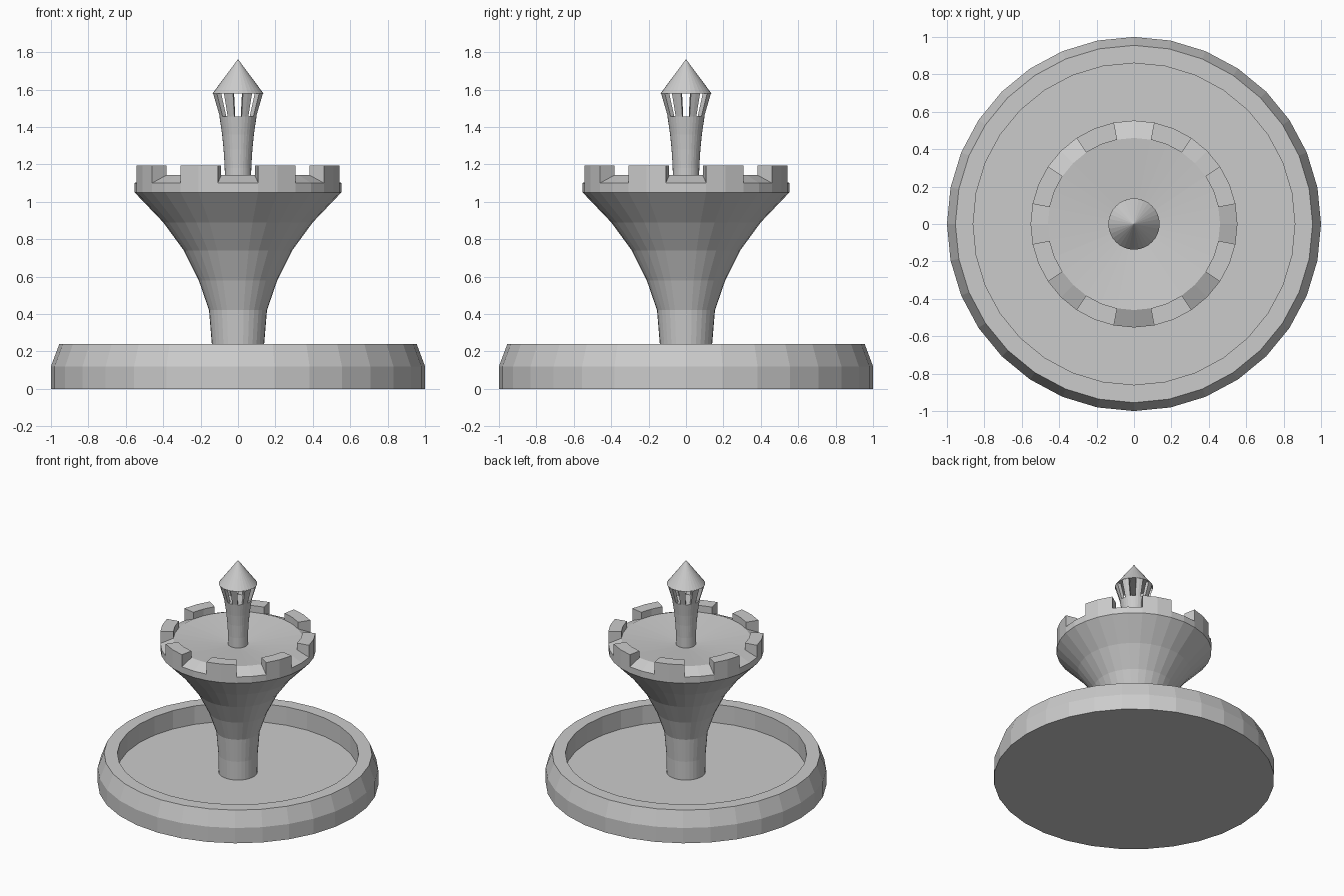
import bpy, bmesh
from math import sin, cos, pi

if "Cube" in bpy.data.objects:
    bpy.data.objects.remove(bpy.data.objects["Cube"])

SEG = 32  # sides of every round part


def ring_point(r, z, i):
    a = 2 * pi * i / SEG
    return (r * cos(a), r * sin(a), z)


def finish(bm, name):
    bmesh.ops.recalc_face_normals(bm, faces=bm.faces)
    me = bpy.data.meshes.new(name)
    bm.to_mesh(me)
    bm.free()
    ob = bpy.data.objects.new(name, me)
    bpy.context.collection.objects.link(ob)
    return ob


def lathe(name, profile):
    """Turn an (r, z) profile whose ends lie on the axis."""
    bm = bmesh.new()
    rings = []
    for r, z in profile:
        if r == 0:
            rings.append([bm.verts.new((0, 0, z))] * SEG)
        else:
            rings.append([bm.verts.new(ring_point(r, z, i)) for i in range(SEG)])
    for a, b in zip(rings, rings[1:]):
        for i in range(SEG):
            j = (i + 1) % SEG
            bm.faces.new(list(dict.fromkeys((a[i], a[j], b[j], b[i]))))
    return finish(bm, name)


def arc_blocks(name, section, count=8, steps=2):
    """Repeat a swept closed (r, z) section around the axis, between gaps."""
    bm = bmesh.new()
    n = len(section)
    pitch = SEG // count
    for k in range(count):
        start = k * pitch + 1
        cuts = [[bm.verts.new(ring_point(r, z, start + s)) for r, z in section]
                for s in range(steps + 1)]
        for a, b in zip(cuts, cuts[1:]):
            for i in range(n):
                j = (i + 1) % n
                bm.faces.new((a[i], a[j], b[j], b[i]))
        bm.faces.new(cuts[0])
        bm.faces.new(cuts[-1])
    return finish(bm, name)


# Wide basin with raised rim and sunken floor
lathe("basin", [(0, 0), (1, 0), (1, 0.12), (0.955, 0.24), (0.86, 0.24),
                (0.86, 0.095), (0, 0.095)])

# Flared pedestal ending in a shallow upper dish
lathe("pedestal_bowl", [(0, 0.09), (0.138, 0.09), (0.14, 0.24), (0.155, 0.42),
                        (0.21, 0.58), (0.29, 0.74), (0.40, 0.89), (0.553, 1.05),
                        (0.553, 1.10), (0.46, 1.142), (0, 1.095)])

# Battlements on the dish rim
arc_blocks("battlements", [(0.553, 1.10), (0.553, 1.195), (0.46, 1.195), (0.46, 1.142)])

# Slim turret stem
lathe("turret_stem", [(0, 1.09), (0.07, 1.09), (0.071, 1.18), (0.077, 1.28),
                      (0.085, 1.36), (0.099, 1.455), (0, 1.455)])

# Slanted pillars around the turret openings
arc_blocks("turret_pillars", [(0.099, 1.455), (0.136, 1.58), (0.108, 1.58), (0.075, 1.455)])

# Conical turret roof
lathe("turret_roof", [(0, 1.578), (0.137, 1.578), (0, 1.762)])
